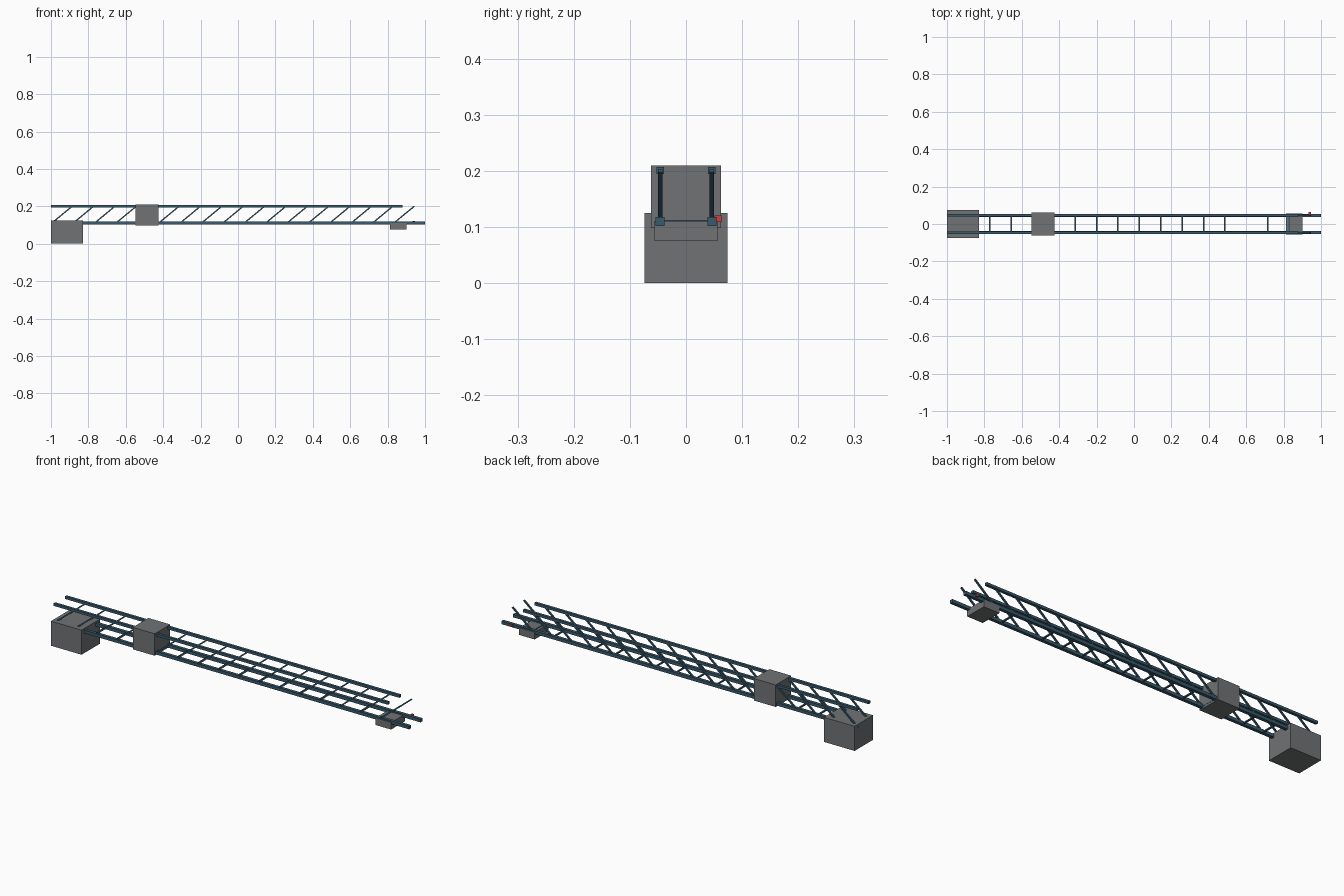
import bpy
from mathutils import Vector

old = bpy.data.objects.get("Cube")
if old:
    bpy.data.objects.remove(old, do_unlink=True)


def material(name, colour):
    m = bpy.data.materials.new(name)
    m.use_nodes = True
    m.diffuse_color = (*colour, 1)
    m.node_tree.nodes["Principled BSDF"].inputs["Base Color"].default_value = (*colour, 1)
    return m


GREY = material("concrete grey", (0.16, 0.17, 0.175))
STEEL = material("blue steel", (0.04, 0.10, 0.145))
RED = material("lamp red", (0.65, 0.045, 0.045))


def box(name, low, high, mat):
    """Axis-aligned block between two corners."""
    low, high = Vector(low), Vector(high)
    bpy.ops.mesh.primitive_cube_add(size=1, location=(low + high) / 2)
    ob = bpy.context.object
    ob.name = name
    ob.scale = high - low
    ob.data.materials.append(mat)
    return ob


def bar(name, start, end, width, height):
    """Square steel bar running between two points."""
    start, end = Vector(start), Vector(end)
    along = end - start
    bpy.ops.mesh.primitive_cube_add(size=1, location=(start + end) / 2)
    ob = bpy.context.object
    ob.name = name
    ob.rotation_euler = along.to_track_quat('X', 'Z').to_euler()
    ob.scale = (along.length, width, height)
    ob.data.materials.append(STEEL)
    return ob


SIDE = 0.046          # half spacing of the trusses
LOW, TOP = 0.11, 0.201
PITCH = 0.1143
BAYS = 17

# Solid blocks
box("counterweight", (-1, -0.074, 0), (-0.828, 0.074, 0.125), GREY)
box("machinery_house", (-0.548, -0.062, 0.098), (-0.425, 0.062, 0.21), GREY)
box("trolley", (0.812, -0.056, 0.075), (0.9, 0.056, 0.111), GREY)

# Truss sides: chords and leaning braces
for side, y in (("right", -SIDE), ("left", SIDE)):
    bar(f"lower_chord_{side}", (-1, y, LOW), (1, y, LOW), 0.016, 0.016)
    bar(f"upper_chord_{side}", (-1, y, TOP), (0.88, y, TOP), 0.014, 0.013)
    for i in range(BAYS):
        x = -1 + i * PITCH
        bar(f"brace_{side}_{i}", (x + 0.004, y, LOW), (x + PITCH, y, TOP), 0.008, 0.007)

# Cross ties between the lower chords, one bay left open
for i in range(1, BAYS):
    if i != 14:
        x = -1 + i * PITCH
        bar(f"cross_tie_{i}", (x, -SIDE, LOW), (x, SIDE, LOW), 0.008, 0.006)

# Warning lamp near the tip
box("warning_lamp", (0.934, 0.051, 0.109), (0.946, 0.063, 0.121), RED)
